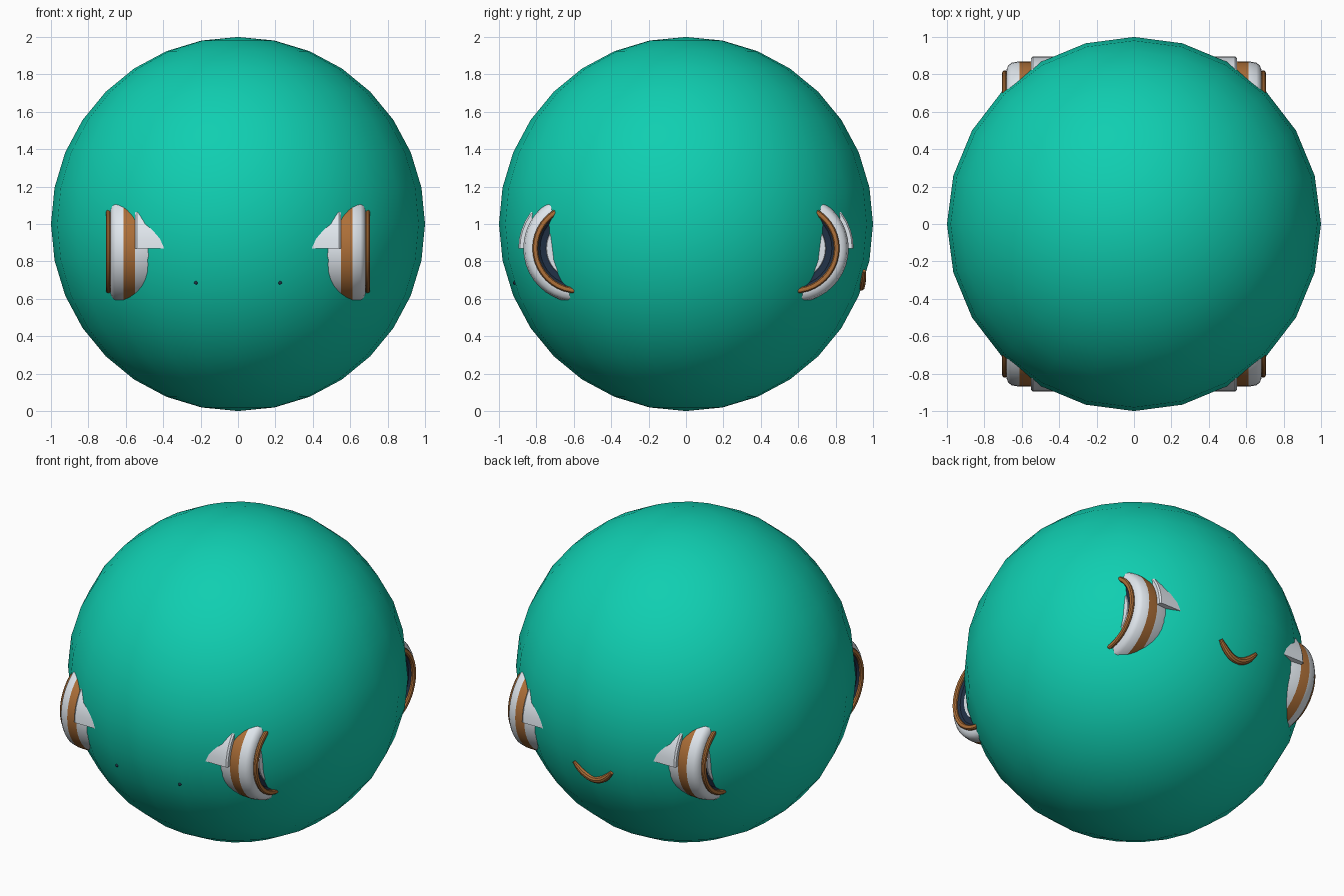
import bpy, bmesh, math
from mathutils import Vector, Matrix

if "Cube" in bpy.data.objects:
    bpy.data.objects.remove(bpy.data.objects["Cube"])

POD_Y, POD_Z = 0.58, 0.87


def material(name, rgb):
    m = bpy.data.materials.new(name)
    m.diffuse_color = (*rgb, 1)
    m.use_nodes = True
    m.node_tree.nodes["Principled BSDF"].inputs["Base Color"].default_value = m.diffuse_color
    return m


TEAL = material("teal", (0.005, 0.62, 0.44))
WHITE = material("white", (0.75, 0.8, 0.85))
COPPER = material("copper", (0.42, 0.16, 0.04))
NAVY = material("navy", (0.015, 0.03, 0.06))


def finish(obj, name, mat, angle=35):
    obj.name = name
    obj.data.materials.append(mat)
    bpy.ops.object.select_all(action='DESELECT')
    obj.select_set(True)
    bpy.context.view_layer.objects.active = obj
    bpy.ops.object.shade_smooth_by_angle(angle=math.radians(angle))
    return obj


def pod_part(name, profile, mat, start=0, sweep=360, steps=40, closed=False):
    """Sweep (x, radius) points round each of the four pod axes."""
    for sx in (-1, 1):
        for sy in (-1, 1):
            bm = bmesh.new()
            vs = []
            for x, r in profile:
                a = math.radians(start)
                vs.append(bm.verts.new((x, POD_Y + r * math.cos(a), POD_Z + r * math.sin(a))))
            n = len(vs)
            es = [bm.edges.new((vs[i], vs[(i + 1) % n])) for i in range(n if closed else n - 1)]
            bmesh.ops.spin(bm, geom=vs + es, cent=(0, POD_Y, POD_Z), axis=(1, 0, 0),
                           angle=math.radians(sweep), steps=steps)
            bmesh.ops.remove_doubles(bm, verts=bm.verts, dist=1e-4)
            if sweep < 360:
                bmesh.ops.holes_fill(bm, edges=[e for e in bm.edges if e.is_boundary], sides=0)
            bmesh.ops.transform(bm, matrix=Matrix.Diagonal((sx, sy, 1, 1)), verts=bm.verts)
            bmesh.ops.recalc_face_normals(bm, faces=bm.faces)
            me = bpy.data.meshes.new(name)
            bm.to_mesh(me)
            bm.free()
            o = bpy.data.objects.new(name, me)
            bpy.context.collection.objects.link(o)
            finish(o, name, mat)


# Large main shell
bpy.ops.mesh.primitive_uv_sphere_add(segments=24, ring_count=16, radius=1, location=(0, 0, 1))
finish(bpy.context.object, "main_sphere", TEAL, 60)

# Four pods partly sunk in the shell
pod_part("pod_inner_housing", [(0.36, 0.2), (0.42, 0.26), (0.48, 0.28), (0.55, 0.288)], WHITE)
pod_part("pod_copper_band", [(0.55, 0.288), (0.58, 0.29), (0.613, 0.29)], COPPER)
pod_part("pod_outer_band", [(0.613, 0.29), (0.655, 0.282), (0.672, 0.268), (0.682, 0.245),
                            (0.682, 0.225)], WHITE)
lip = [(0.691 + 0.015 * math.cos(k * math.tau / 10), 0.226 + 0.016 * math.sin(k * math.tau / 10))
       for k in range(10)]
pod_part("pod_lip", lip, COPPER, closed=True)
pod_part("pod_dark_liner", [(0.69, 0.214), (0.675, 0.2), (0.67, 0.168)], NAVY)
pod_part("pod_hub", [(0.66, 0.17), (0.675, 0.165), (0.677, 0.13), (0.677, 0.0)], WHITE)

# Half-ring guards over the upper half of each pod
pod_part("pod_guard", [(0.36, 0.26), (0.36, 0.316), (0.54, 0.316), (0.55, 0.308), (0.55, 0.26)],
         WHITE, start=0, sweep=180, steps=20, closed=True)

# Curved copper trim on the back of the shell
cu = bpy.data.curves.new("rear_trim", 'CURVE')
cu.dimensions = '3D'
cu.bevel_depth = 0.022
cu.bevel_resolution = 3
cu.use_fill_caps = True
sp = cu.splines.new('POLY')
sp.points.add(14)
for i, p in enumerate(sp.points):
    t = -1 + 2 * i / 14
    x, z = 0.135 * t, -0.335 + 0.085 * t * t
    y = math.sqrt(1 - x * x - z * z) * 0.992
    p.co = (x, y, z + 1, 1)
    p.radius = 1 - 0.5 * t ** 4
tmp = bpy.data.objects.new("rear_trim", cu)
bpy.context.collection.objects.link(tmp)
bpy.ops.object.select_all(action='DESELECT')
tmp.select_set(True)
bpy.context.view_layer.objects.active = tmp
bpy.ops.object.convert(target='MESH')
finish(bpy.context.object, "rear_trim", COPPER)

# Tiny dark tips just breaking the front surface
for sx in (-1, 1):
    bpy.ops.mesh.primitive_uv_sphere_add(segments=10, ring_count=6, radius=0.01,
                                         location=(sx * 0.225, -0.915, 0.685))
    finish(bpy.context.object, "front_tip", NAVY)
